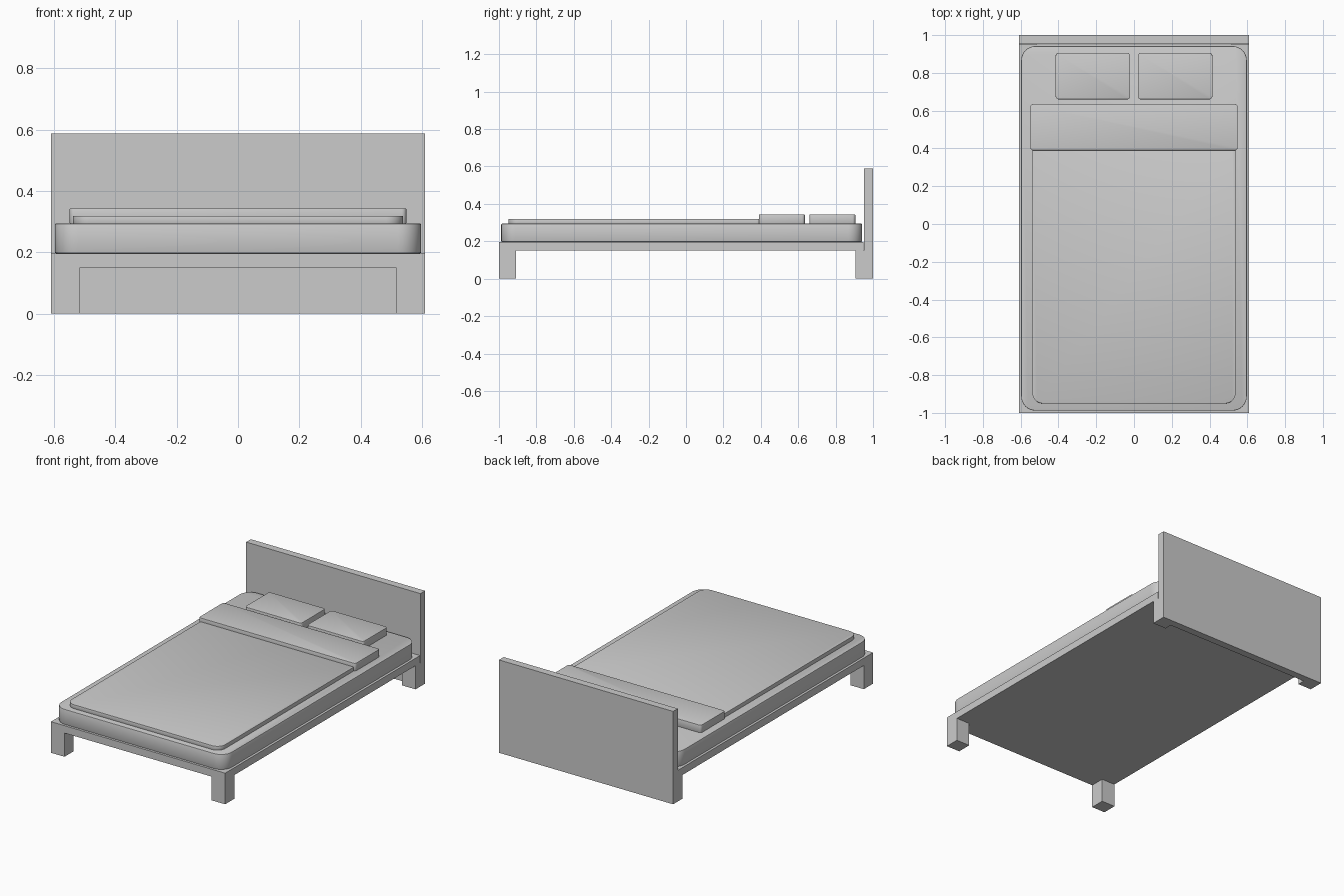
import bpy, bmesh
from math import sin, cos, pi, radians

if "Cube" in bpy.data.objects:
    bpy.data.objects.remove(bpy.data.objects["Cube"])


def box(name, x0, x1, y0, y1, z0, z1):
    bm = bmesh.new()
    bmesh.ops.create_cube(bm, size=1)
    for v in bm.verts:
        v.co = ((x0 + x1) / 2 + v.co.x * (x1 - x0),
                (y0 + y1) / 2 + v.co.y * (y1 - y0),
                (z0 + z1) / 2 + v.co.z * (z1 - z0))
    me = bpy.data.meshes.new(name)
    bm.to_mesh(me)
    bm.free()
    ob = bpy.data.objects.new(name, me)
    bpy.context.collection.objects.link(ob)
    return ob


def pad(name, x0, x1, y0, y1, z0, z1, r_front, r_back, edge, steps=8):
    """Slab with rounded plan corners and a slightly softened rim."""
    corners = [(x1 - r_back, y1 - r_back, r_back, 0),
               (x0 + r_back, y1 - r_back, r_back, pi / 2),
               (x0 + r_front, y0 + r_front, r_front, pi),
               (x1 - r_front, y0 + r_front, r_front, 3 * pi / 2)]
    bm = bmesh.new()
    outline = [bm.verts.new((cx + r * cos(a + pi / 2 * i / steps),
                             cy + r * sin(a + pi / 2 * i / steps), z0))
               for cx, cy, r, a in corners for i in range(steps + 1)]
    base = bm.faces.new(outline)
    top = bmesh.ops.extrude_face_region(bm, geom=[base], use_keep_orig=True)["geom"]
    bmesh.ops.translate(bm, vec=(0, 0, z1 - z0),
                        verts=[g for g in top if isinstance(g, bmesh.types.BMVert)])
    bmesh.ops.recalc_face_normals(bm, faces=bm.faces)
    rim = [e for e in bm.edges if abs(e.verts[0].co.z - e.verts[1].co.z) < 1e-6]
    bmesh.ops.bevel(bm, geom=rim, offset=edge, segments=2, profile=0.5,
                    affect='EDGES', clamp_overlap=True)
    me = bpy.data.meshes.new(name)
    bm.to_mesh(me)
    bm.free()
    ob = bpy.data.objects.new(name, me)
    bpy.context.collection.objects.link(ob)
    bpy.ops.object.select_all(action='DESELECT')
    ob.select_set(True)
    bpy.context.view_layer.objects.active = ob
    bpy.ops.object.shade_smooth_by_angle(angle=radians(30))
    return ob


# Wooden frame and headboard
W = 0.61
box("bed_frame", -W, W, -1.0, 0.95, 0.15, 0.197)
box("headboard", -W, W, 0.953, 1.0, 0.0, 0.588)

# Four legs
for side, s in (("left", -1), ("right", 1)):
    xs = sorted((s * 0.515, s * W))
    box("front_leg_" + side, *xs, -1.0, -0.908, 0.0, 0.15)
    box("back_leg_" + side, *xs, 0.905, 0.953, 0.0, 0.15)

# Mattress and bedding
pad("mattress", -0.597, 0.597, -0.988, 0.942, 0.197, 0.294, 0.075, 0.075, 0.004)
pad("blanket", -0.538, 0.538, -0.95, 0.40, 0.292, 0.319, 0.055, 0.02, 0.002)
pad("blanket_fold", -0.549, 0.549, 0.39, 0.635, 0.294, 0.343, 0.015, 0.015, 0.002, 4)

# Pillows
for side, s in (("left", -1), ("right", 1)):
    xs = sorted((s * 0.02, s * 0.415))
    pad("pillow_" + side, *xs, 0.66, 0.905, 0.294, 0.343, 0.015, 0.015, 0.002, 4)
